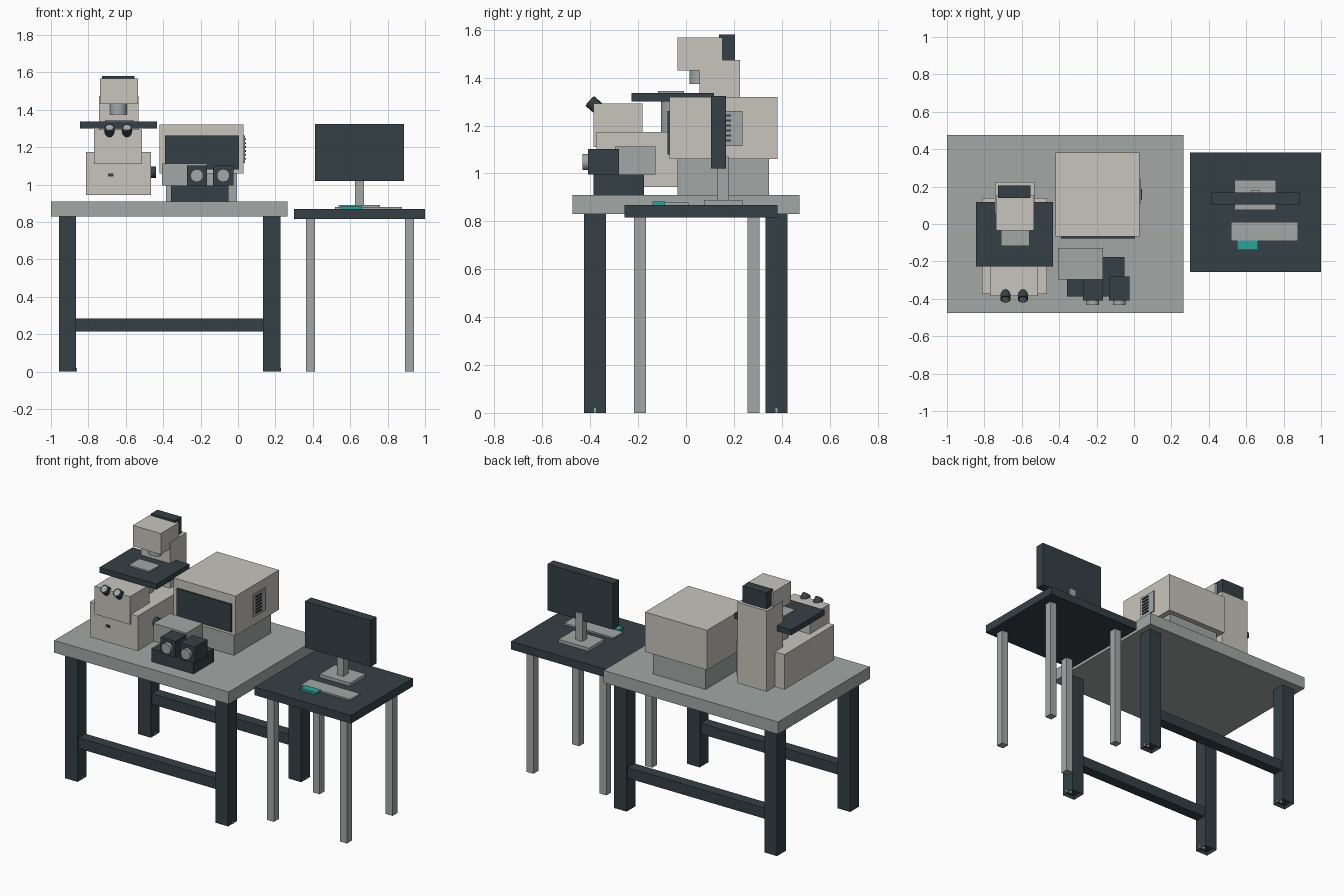
import bpy, bmesh, math
from mathutils import Vector

if "Cube" in bpy.data.objects:
    bpy.data.objects.remove(bpy.data.objects["Cube"], do_unlink=True)


def material(name, rgb):
    m = bpy.data.materials.new(name)
    m.use_nodes = True
    m.diffuse_color = (*rgb, 1)
    m.node_tree.nodes["Principled BSDF"].inputs["Base Color"].default_value = (*rgb, 1)
    return m


BEIGE = material("warm_beige", (0.58, 0.56, 0.51))
GREY = material("light_grey", (0.36, 0.395, 0.39))
DARK = material("dark_slate", (0.036, 0.051, 0.06))
TEAL = material("teal", (0.025, 0.36, 0.32))


def box(name, mat, x, y, z, recess=0):
    """Box from (min, max) ranges; recess hollows the underside like an open tube end."""
    bm = bmesh.new()
    bmesh.ops.create_cube(bm, size=1)
    for v in bm.verts:
        v.co = Vector(r[0] + (c + 0.5) * (r[1] - r[0]) for c, r in zip(v.co, (x, y, z)))
    if recess:
        bm.normal_update()
        bottom = min(bm.faces, key=lambda f: f.calc_center_median().z)
        bmesh.ops.inset_region(bm, faces=[bottom], thickness=0.01)
        bmesh.ops.translate(bm, verts=bottom.verts, vec=(0, 0, recess))
    me = bpy.data.meshes.new(name)
    bm.to_mesh(me)
    bm.free()
    me.materials.append(mat)
    ob = bpy.data.objects.new(name, me)
    bpy.context.collection.objects.link(ob)
    return ob


def cylinder(name, mat, start, end, radius):
    a, b = Vector(start), Vector(end)
    bpy.ops.mesh.primitive_cylinder_add(vertices=32, radius=radius, depth=(b - a).length,
                                        location=(a + b) / 2)
    ob = bpy.context.object
    ob.name = name
    ob.rotation_euler = (b - a).to_track_quat("Z", "Y").to_euler()
    ob.data.materials.append(mat)
    bpy.ops.object.shade_smooth_by_angle(angle=math.radians(40))
    return ob


# Main bench
box("bench_top", GREY, (-1, 0.265), (-0.475, 0.475), (0.83, 0.91))
for side, x in (("right", -0.911), ("left", 0.18)):
    for end, y in (("front", -0.38), ("back", 0.378)):
        box(f"bench_leg_{end}_{side}", DARK, (x - 0.046, x + 0.046), (y - 0.046, y + 0.046),
            (0, 0.83), recess=0.02)
        box(f"bench_foot_{end}_{side}", GREY, (x + 0.015, x + 0.05), (y - 0.005, y + 0.005), (0, 0.02))
for end, y in (("front", -0.38), ("back", 0.378)):
    box(f"bench_stretcher_{end}", DARK, (-0.866, 0.134), (y - 0.035, y + 0.035), (0.215, 0.285))

# Side table
box("side_table_top", DARK, (0.3, 1), (-0.257, 0.383), (0.816, 0.869))
for side, x in (("right", 0.388), ("left", 0.917)):
    for end, y in (("front", -0.192), ("back", 0.281)):
        box(f"side_table_leg_{end}_{side}", GREY, (x - 0.025, x + 0.025), (y - 0.025, y + 0.025), (0, 0.816))

# Monitor, keyboard and mouse
box("monitor_screen", DARK, (0.412, 0.888), (0.105, 0.168), (1.02, 1.323))
box("monitor_neck", GREY, (0.626, 0.674), (0.131, 0.18), (0.89, 1.07))
box("monitor_base", GREY, (0.538, 0.76), (0.076, 0.235), (0.869, 0.89))
box("keyboard", GREY, (0.519, 0.877), (-0.09, 0.01), (0.869, 0.879))
box("mouse", TEAL, (0.551, 0.663), (-0.139, -0.088), (0.869, 0.884))

# Analyser cabinet
box("cabinet_base", GREY, (-0.385, -0.005), (-0.035, 0.347), (0.91, 1.06))
box("cabinet_body", BEIGE, (-0.42, 0.03), (-0.068, 0.382), (1.06, 1.32))
box("cabinet_front_panel", DARK, (-0.39, 0.005), (-0.078, -0.068), (1.08, 1.262))
box("vent_plate", GREY, (0.03, 0.037), (0.11, 0.237), (1.115, 1.262))
for i in range(6):
    z = 1.133 + i * 0.021
    box(f"vent_slat_{i + 1}", DARK, (0.037, 0.043), (0.13, 0.187), (z, z + 0.009))

# Twin lens unit
box("lens_unit_base", DARK, (-0.357, -0.052), (-0.387, -0.176), (0.91, 0.995))
box("lens_unit_housing", GREY, (-0.406, -0.166), (-0.297, -0.128), (0.995, 1.113))
for side, x in (("right", -0.22), ("left", -0.079)):
    box(f"lens_block_{side}", DARK, (x - 0.054, x + 0.054), (-0.41, -0.28), (0.995, 1.102))
    cylinder(f"lens_{side}", GREY, (x, -0.4, 1.048), (x, -0.432, 1.048), 0.034)

# Microscope body
box("microscope_base", BEIGE, (-0.813, -0.465), (-0.374, 0.14), (0.944, 1.174))
box("microscope_upper_body", BEIGE, (-0.77, -0.513), (-0.386, -0.182), (1.11, 1.293))
box("microscope_column", BEIGE, (-0.743, -0.532), (0.056, 0.225), (0.944, 1.474))
box("microscope_head", BEIGE, (-0.738, -0.535), (-0.036, 0.152), (1.43, 1.567))
box("camera", DARK, (-0.727, -0.553), (0.138, 0.205), (1.474, 1.58))
box("base_label", DARK, (-0.695, -0.666), (-0.379, -0.374), (1.043, 1.059))
cylinder("focus_knob", DARK, (-0.48, -0.19, 1.066), (-0.438, -0.19, 1.066), 0.03)

# Microscope optics and stage
box("stage", DARK, (-0.845, -0.433), (-0.227, 0.117), (1.3, 1.336))
box("specimen_plate", GREY, (-0.71, -0.56), (-0.117, -0.008), (1.336, 1.345))
cylinder("illuminator", GREY, (-0.64, 0.06, 1.374), (-0.64, 0.06, 1.44), 0.046)
cylinder("objective", GREY, (-0.64, -0.05, 1.17), (-0.64, -0.05, 1.3), 0.055).scale.z = 1
for side, x in (("right", -0.687), ("left", -0.594)):
    cylinder(f"eyepiece_{side}", DARK, (x, -0.362, 1.268), (x, -0.402, 1.303), 0.027)
    cylinder(f"eyepiece_glass_{side}", GREY, (x, -0.4, 1.301), (x, -0.404, 1.3045), 0.019)
